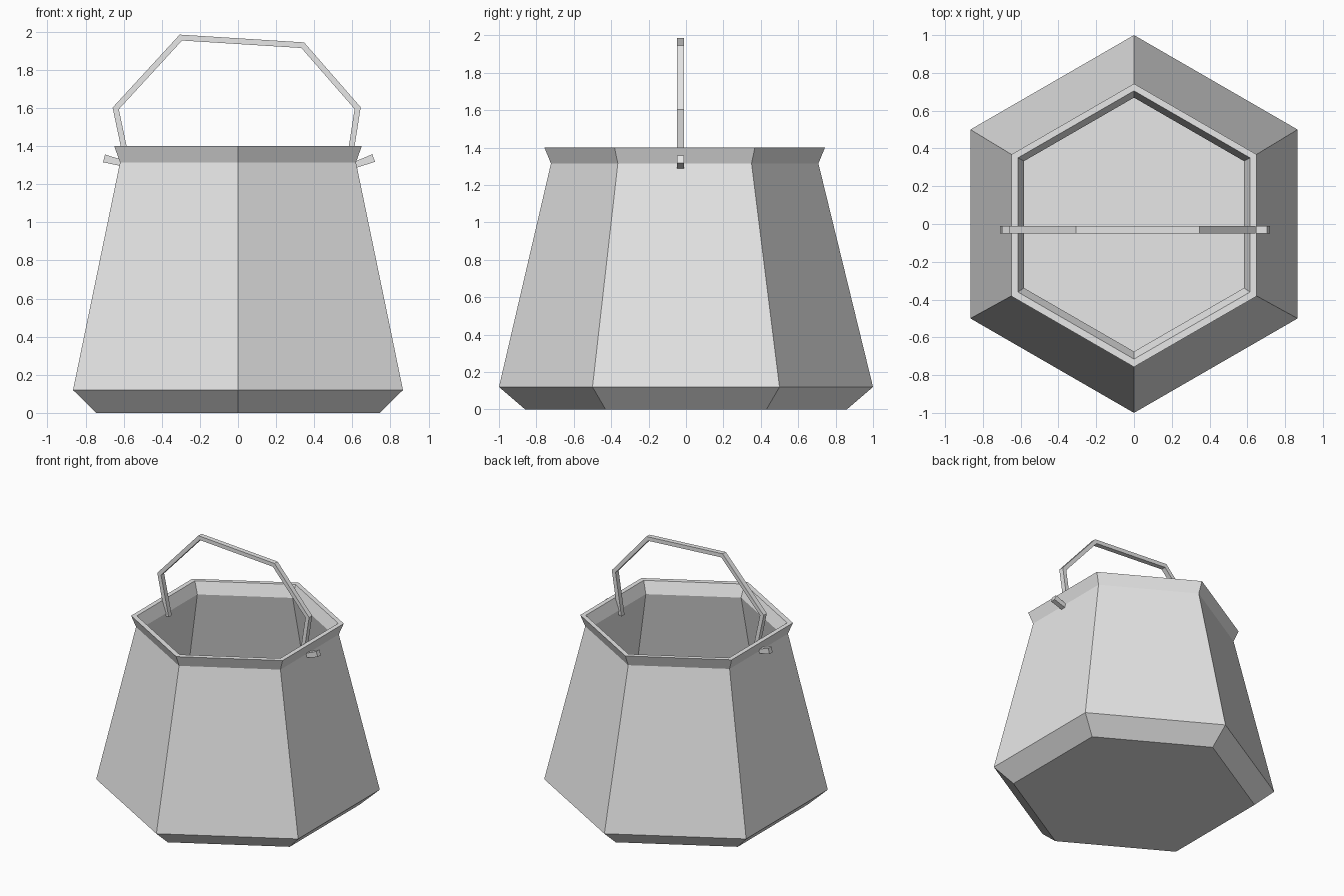
import bpy
import bmesh
import math
from mathutils import Vector

cube = bpy.data.objects.get("Cube")
if cube:
    bpy.data.objects.remove(cube, do_unlink=True)

metal = bpy.data.materials.new("light grey metal")
metal.use_nodes = True
grey = (0.8, 0.8, 0.8, 1.0)
metal.diffuse_color = grey
metal.node_tree.nodes["Principled BSDF"].inputs["Base Color"].default_value = grey


def finish(name, bm):
    bmesh.ops.recalc_face_normals(bm, faces=bm.faces)
    mesh = bpy.data.meshes.new(name)
    bm.to_mesh(mesh)
    bm.free()
    mesh.materials.append(metal)
    obj = bpy.data.objects.new(name, mesh)
    bpy.context.collection.objects.link(obj)
    return obj


def lathe(name, profile, sides):
    """Closed faceted solid from (radius, z, y shift) rings, capped at both ends."""
    bm = bmesh.new()
    rings = []
    for r, z, dy in profile:
        angles = [math.pi / 2 + 2 * math.pi * i / sides for i in range(sides)]
        rings.append([bm.verts.new((r * math.cos(a), r * math.sin(a) + dy, z))
                      for a in angles])
    for a, b in zip(rings, rings[1:]):
        for i in range(sides):
            j = (i + 1) % sides
            bm.faces.new((a[i], a[j], b[j], b[i]))
    bm.faces.new(rings[0])
    bm.faces.new(rings[-1])
    return finish(name, bm)


def mitred_bar(name, path, half, depth, y, flare):
    """Square bar following an x-z path with mitred corners and flared ends."""
    pts = [Vector(p) for p in path]
    bm = bmesh.new()
    rings = []
    for i, p in enumerate(pts):
        d0 = (p - pts[i - 1]).normalized() if i else None
        d1 = (pts[i + 1] - p).normalized() if i < len(pts) - 1 else None
        n0, n1 = [Vector((-d.y, d.x)) if d else None for d in (d0, d1)]
        if n0 and n1:
            n = (n0 + n1).normalized()
            off = n * (half / n.dot(n1))
        else:
            off = (n0 or n1) * half * flare
        corners = ((1, -1), (1, 1), (-1, 1), (-1, -1))
        rings.append([bm.verts.new((p.x + s * off.x, y + t * depth, p.y + s * off.y))
                      for s, t in corners])
    for a, b in zip(rings, rings[1:]):
        for i in range(4):
            j = (i + 1) % 4
            bm.faces.new((a[i], a[j], b[j], b[i]))
    bm.faces.new(rings[0])
    bm.faces.new(rings[-1])
    return finish(name, bm)


# Hexagonal bucket: outside from base to flared rim, then back down the inside
lathe("bucket", [
    (0.86, 0.0, 0), (1.0, 0.12, 0), (0.715, 1.315, -0.007), (0.75, 1.4, -0.007),
    (0.71, 1.4, -0.005), (0.672, 1.31, -0.003), (0.95, 0.135, 0), (0.84, 0.045, 0),
], 6)

# Bent bail handle, its hooked ends poking out through the neck
mitred_bar("handle", [
    (-0.703, 1.336), (-0.58, 1.305), (-0.642, 1.598), (-0.3, 1.97),
    (0.34, 1.93), (0.628, 1.6), (0.58, 1.29), (0.712, 1.338),
], 0.015, 0.019, -0.03, 1.4)
